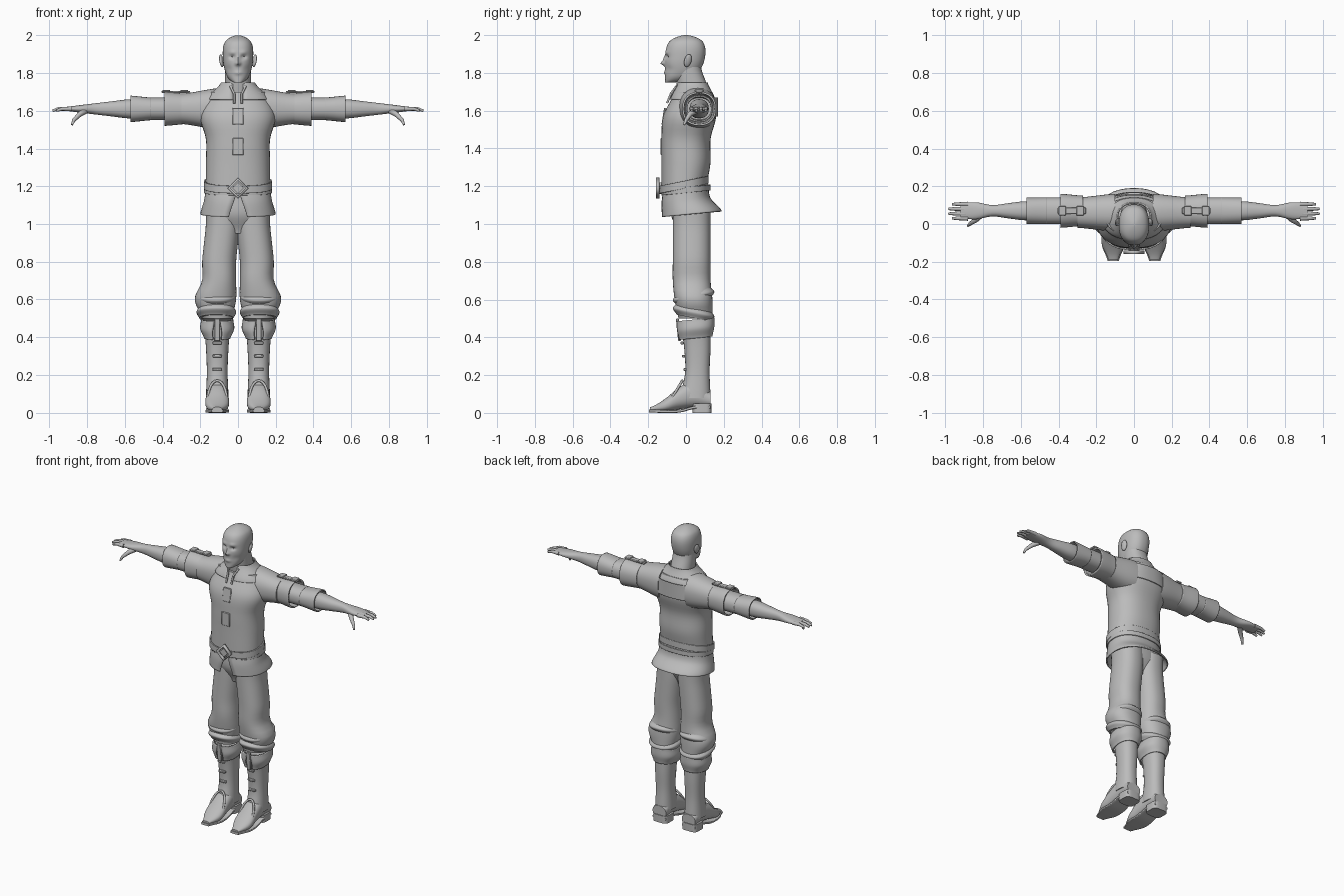
import bpy, bmesh, math
from mathutils import Vector, Euler

cube = bpy.data.objects.get("Cube")
if cube:
    bpy.data.objects.remove(cube)

GREY = (.5, .5, .5, 1)
mat = bpy.data.materials.new("plain grey")
mat.use_nodes = True
mat.diffuse_color = GREY
mat.node_tree.nodes["Principled BSDF"].inputs["Base Color"].default_value = GREY


def finish(name, bm, mirror=False, thick=0, bevel=0):
    """Turn a bmesh into a shaded object with its modifiers."""
    bmesh.ops.recalc_face_normals(bm, faces=bm.faces[:])
    mesh = bpy.data.meshes.new(name)
    bm.to_mesh(mesh)
    bm.free()
    mesh.materials.append(mat)
    part = bpy.data.objects.new(name, mesh)
    bpy.context.collection.objects.link(part)
    bpy.ops.object.select_all(action='DESELECT')
    part.select_set(True)
    bpy.context.view_layer.objects.active = part
    bpy.ops.object.shade_smooth_by_angle(angle=math.radians(40))
    if thick:
        part.modifiers.new("thickness", 'SOLIDIFY').thickness = thick
    if bevel:
        part.modifiers.new("bevel", 'BEVEL').width = bevel
    if mirror:
        part.modifiers.new("mirror", 'MIRROR')


def skin(rings, closed=True, caps=True):
    """Join rings of points with quads."""
    bm = bmesh.new()
    loops = [[bm.verts.new(point) for point in ring] for ring in rings]
    count = len(loops[0])
    for low, high in zip(loops, loops[1:]):
        for i in range(count if closed else count - 1):
            j = (i + 1) % count
            bm.faces.new((low[i], low[j], high[j], high[i]))
    if caps and closed:
        bm.faces.new(loops[0])
        bm.faces.new(loops[-1])
    return bm


def blend(keys, t):
    """Smooth curve through evenly spaced keys; a plain number stays constant."""
    if not isinstance(keys, tuple):
        return keys
    last = len(keys) - 1
    i = min(int(t * last), last - 1)
    f = t * last - i
    before, start, end, after = (keys[max(0, min(last, i + k))] for k in range(-1, 3))
    into, out = (end - before) / 2, (after - start) / 2
    ease = f * f * (3 - 2 * f)
    return start + (end - start) * ease + f * (1 - f) * (into * (1 - f) - out * f)


def loft(name, axis, span, wide, deep, wide_at=0, deep_at=0, sides=40, steps=20, power=2.3,
         tilt=0, gap=None, caps=True, dome=False, shape=None, **options):
    """Rounded sections along an axis, given by half sizes and centres."""
    rings = []
    for step in range(steps + 1):
        t = step / steps
        travel = (1 - math.cos(math.pi * t)) / 2 if dome else t
        pos = span[0] + (span[1] - span[0]) * travel
        opening = blend(gap, t) if gap else 0
        ring = []
        for i in range(sides):
            turn = i / (sides - 1) if gap else i / sides
            angle = opening - math.pi / 2 + turn * (math.tau - 2 * opening)
            c, s = math.cos(angle), math.sin(angle)
            a = blend(wide_at, t) + blend(wide, t) * math.copysign(abs(c) ** (2 / power), c)
            b = blend(deep_at, t) + blend(deep, t) * math.copysign(abs(s) ** (2 / power), s)
            point = Vector({'x': (pos, a, b), 'y': (a, pos, b), 'z': (a, b, pos + tilt * b)}[axis])
            ring.append(shape(point) if shape else point)
        rings.append(ring)
    finish(name, skin(rings, not gap, caps), **options)


def tube(name, points, radius, taper=0, sides=10, **options):
    """Round bar along points, thinner toward the end."""
    points = [Vector(point) for point in points]
    last = len(points) - 1
    rings = []
    for i, point in enumerate(points):
        heading = points[min(i + 1, last)] - points[max(i - 1, 0)]
        turn = heading.to_track_quat('Z', 'Y')
        size = radius * (1 - taper * i / last)
        rings.append([point + turn @ Vector((size * math.cos(k * math.tau / sides),
                                             size * math.sin(k * math.tau / sides), 0))
                      for k in range(sides)])
    finish(name, skin(rings), **options)


def solid(name, maker, centre, size, turn=(0, 0, 0), **options):
    """Scaled, turned and placed primitive."""
    bm = bmesh.new()
    maker(bm)
    matrix = Euler(turn).to_matrix()
    for vert in bm.verts:
        vert.co = Vector(centre) + matrix @ (vert.co * Vector(size))
    finish(name, bm, **options)


def box(name, centre, size, turn=(0, 0, 0), **options):
    solid(name, lambda bm: bmesh.ops.create_cube(bm, size=1), centre, size, turn, bevel=.003, **options)


def ball(name, centre, size, turn=(0, 0, 0), **options):
    solid(name, lambda bm: bmesh.ops.create_uvsphere(bm, u_segments=20, v_segments=12, radius=1),
          centre, size, turn, **options)


# Face features: x, z, spread across, spread up, push along y
FEATURES = {"nose_tip": (0, 1.85, .013, .01, -.02), "nose_bridge": (0, 1.87, .01, .02, -.01),
            "mouth": (0, 1.8, .02, .01, -.006), "eye_socket": (.03, 1.885, .016, .01, .013),
            "brow": (.03, 1.91, .02, .01, -.005), "cheek": (.05, 1.82, .02, .02, .005)}


def face(point):
    if point.y < 0:
        for x, z, across, up, push in FEATURES.values():
            distance = ((abs(point.x) - x) / across) ** 2 + ((point.z - z) / up) ** 2
            point.y += push * math.exp(-distance)
    return point


# Head and neck
loft("head", 'z', (1.75, 2), dome=True, wide=(.02, .06, .08, .07, .005), deep=(.025, .08, .105, .09, .005),
     deep_at=(-.085, -.03, -.006, 0, 0), sides=80, steps=60, shape=face)
ball("eyes", (.03, -.08, 1.884), (.015, .014, .01), mirror=True)
ball("ears", (.088, .01, 1.865), (.01, .02, .035), turn=(-.2, .2, .3), mirror=True)
loft("neck", 'z', (1.65, 1.83), wide=.07, deep=(.09, .08, .07), deep_at=(.05, .03, .01))

# Shirt
loft("shirt_body", 'z', (1.2, 1.7), wide=(.17, .17, .17, .2, .15), deep=(.12, .13, .13, .14, .1),
     deep_at=(-.01, 0, 0, .02, .04))
loft("collar", 'z', (1.66, 1.75), wide=(.17, .09), deep=(.12, .08), deep_at=.035, gap=(.1, .25), thick=.008)
tube("neck_slit_edges", [(.04, -.05, 1.73), (.02, -.08, 1.69), (.02, -.1, 1.64)], radius=.006, mirror=True)
loft("back_yoke", 'z', (1.57, 1.67), wide=(.2, .17), deep=(.15, .13), deep_at=(.02, .04),
     gap=(2.3, 2.1), thick=.006)
box("lower_placket_panel", (0, -.13, 1.41), (.06, .01, .09))
box("upper_placket_panel", (0, -.118, 1.57), (.06, .01, .09), turn=(-.15, 0, 0))

# Sleeves, nested from shoulder to elbow
loft("upper_sleeves", 'x', (.1, .3), wide=(.1, .08), deep=(.11, .08), wide_at=.06, deep_at=1.61, mirror=True)
loft("sleeve_ends", 'x', (.27, .39), wide=(.08, .09), deep=(.08, .09), wide_at=.07, deep_at=1.61,
     caps=False, thick=.01, mirror=True)
loft("lower_sleeves", 'x', (.3, .52), wide=.07, deep=.06, wide_at=.07, deep_at=1.61, mirror=True)
loft("folded_sleeve_cuffs", 'x', (.46, .57), wide=.07, deep=(.06, .07), wide_at=.07, deep_at=1.61,
     caps=False, thick=.008, mirror=True)
box("shoulder_straps", (.33, .07, 1.7), (.15, .035, .012), mirror=True)
for name, x in (("shoulder_clasps", .285), ("shoulder_strap_tips", .38)):
    box(name, (x, .07, 1.705), (.04, .05, .012), mirror=True)

# Forearms and hands
loft("forearms", 'x', (.5, .92), wide=(.05, .05, .04, .03, .045, .04), deep=(.05, .05, .04, .03, .02, .01),
     wide_at=.07, deep_at=1.61, mirror=True)
for i, name in enumerate(("index_fingers", "middle_fingers", "ring_fingers", "little_fingers")):
    y = .03 + i * .025
    reach = .985 - .01 * (i - 1.5) ** 2
    tube(name, [(.88, y, 1.61), (reach - .03, y, 1.61), (reach, y, 1.6)], radius=.013, taper=.5, mirror=True)
tube("thumbs", [(.81, .05, 1.6), (.84, .02, 1.58), (.87, 0, 1.55), (.88, -.01, 1.525)],
     radius=.018, taper=.7, mirror=True)

# Belt, buckle and tunic skirt
loft("belt", 'z', (1.19, 1.23), wide=.18, deep=.13, deep_at=-.01, tilt=.2, caps=False, thick=.008)
loft("belt_lower_wrap", 'z', (1.165, 1.195), wide=.18, deep=.13, tilt=.1, caps=False, thick=.006)
loft("tunic_skirt", 'z', (1.2, 1.05), wide=(.17, .18, .2), deep=(.12, .13, .16), deep_at=(0, 0, .03),
     tilt=.1, gap=(.01, .2), thick=.008)
loft("buckle_frame", 'y', (-.16, -.14), wide=.055, deep=.055, deep_at=1.19, sides=4, power=2, steps=1,
     caps=False, thick=.015)
loft("buckle_centre", 'y', (-.155, -.13), wide=.03, deep=.03, deep_at=1.19, sides=4, power=2, steps=1)

# Trousers
loft("hips", 'z', (.95, 1.15), wide=(.06, .16, .16), deep=(.06, .1, .1), deep_at=.02)
loft("trouser_legs", 'z', (.5, 1.1), wide=(.08, .11, .09, .09, .09, .09, .09),
     wide_at=(.11, .12, .1, .1, .09, .08, .08), deep=(.09, .1, .1, .1, .1, .1, .1),
     deep_at=(.05, .04, .03, .03, .03, .03, .03), mirror=True)
for name, z, tilt in (("upper_knee_folds", .61, .2), ("lower_knee_folds", .54, -.2)):
    loft(name, 'z', (z - .03, z + .03), wide=(.09, .105, .09), wide_at=.115, deep=(.09, .11, .09),
         deep_at=.04, tilt=tilt, mirror=True)

# Boots
loft("boot_cuffs", 'z', (.39, .49), wide=(.07, .09, .085), deep=(.09, .1, .1), wide_at=.11, deep_at=.05,
     tilt=.1, gap=(.3, .15), thick=.01, mirror=True)
loft("boot_shafts", 'z', (.08, .48), wide=(.06, .055, .06, .07), deep=(.08, .065, .07, .08), wide_at=.11,
     deep_at=(.05, .06, .06, .05), mirror=True)
loft("boot_feet", 'y', (-.19, .13), wide=(.025, .06, .06, .055, .05), deep=(.01, .035, .06, .07, .04),
     wide_at=.11, deep_at=(.02, .04, .08, .1, .07), mirror=True)
loft("boot_soles", 'y', (-.195, .13), wide=(.03, .06, .06, .055, .05), deep=.008, wide_at=.11,
     deep_at=(.01, .008, .01, .03, .03), power=6, mirror=True)
loft("boot_heels", 'z', (0, .05), wide=.055, deep=.05, wide_at=.11, deep_at=.085, power=4, steps=1, mirror=True)
arch = [(math.cos(k * math.pi / 12), math.sin(k * math.pi / 12)) for k in range(13)]
tube("instep_edges", [(.11 + .05 * c, .06 * s - .08, .07 + .1 * s) for c, s in arch], radius=.007, mirror=True)
box("boot_tongues", (.11, -.04, .44), (.03, .015, .12), turn=(.1, 0, 0), mirror=True)
for row in range(3):
    box("boot_laces", (.11, -.005 - .008 * row, .23 + .07 * row), (.05, .015, .015), mirror=True)
